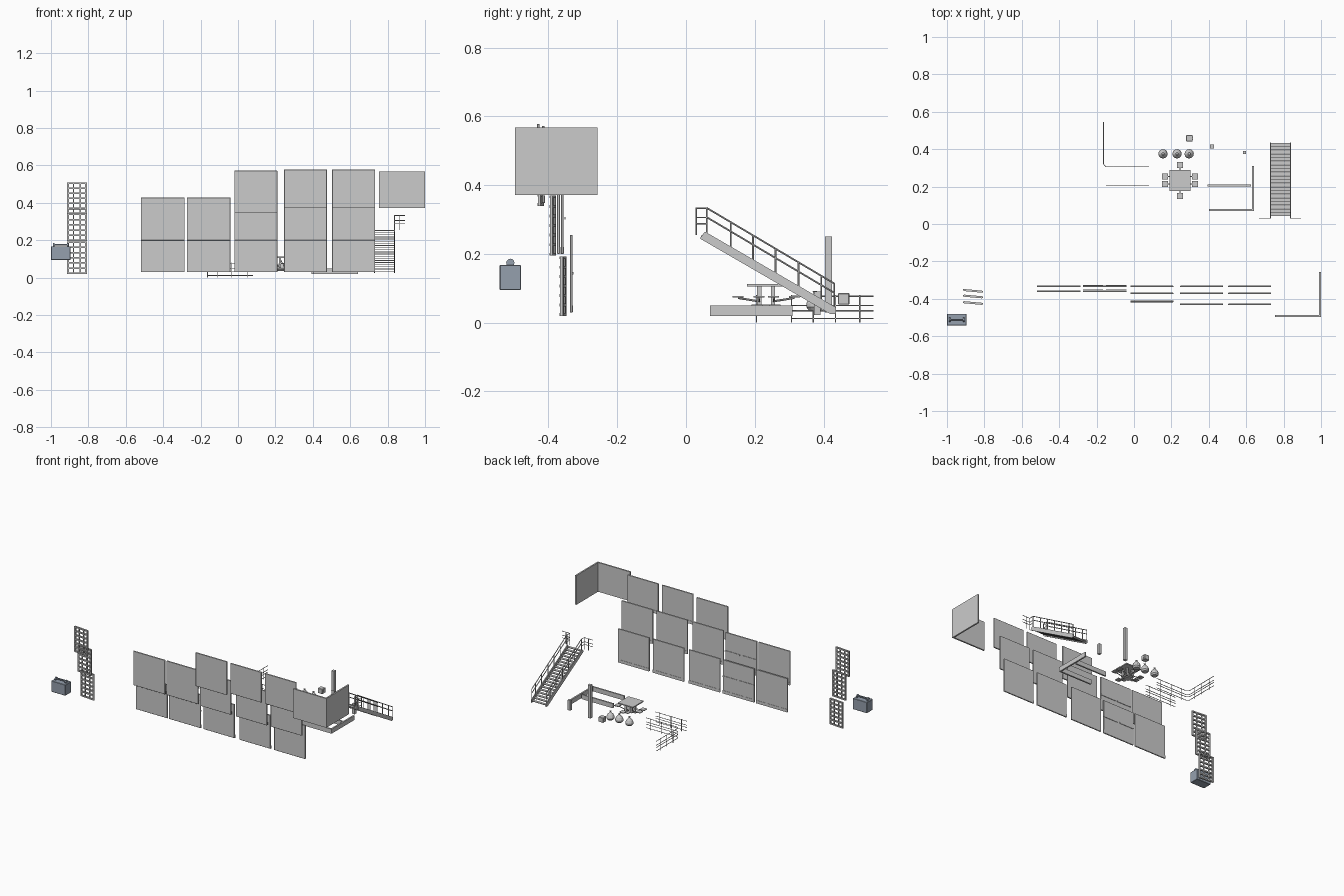
import bpy, bmesh, math
from mathutils import Vector, Matrix

if "Cube" in bpy.data.objects:
    bpy.data.objects.remove(bpy.data.objects["Cube"])


def finish(bm, name, mat=None):
    me = bpy.data.meshes.new(name)
    bm.to_mesh(me)
    bm.free()
    ob = bpy.data.objects.new(name, me)
    bpy.context.collection.objects.link(ob)
    if mat:
        me.materials.append(mat)
    return ob


def add_box(bm, x0, x1, y0, y1, z0, z1):
    m = Matrix.Translation(((x0 + x1) / 2, (y0 + y1) / 2, (z0 + z1) / 2))
    m = m @ Matrix.Diagonal((x1 - x0, y1 - y0, z1 - z0, 1))
    bmesh.ops.create_cube(bm, size=1, matrix=m)


def box(name, *b, mat=None, bevel=0):
    bm = bmesh.new()
    add_box(bm, *b)
    if bevel:
        bmesh.ops.bevel(bm, geom=bm.edges[:], offset=bevel, segments=1, affect='EDGES')
    return finish(bm, name, mat)


def add_bar(bm, a, b, r=0.002, sides=6):
    a, b = Vector(a), Vector(b)
    d = b - a
    m = Matrix.Translation((a + b) / 2) @ d.to_track_quat('Z', 'Y').to_matrix().to_4x4()
    bmesh.ops.create_cone(bm, cap_ends=True, segments=sides, radius1=r, radius2=r,
                          depth=d.length, matrix=m)


# Wall panels: column (x0, x1) and rows (y, z0, z1)
low, mid = (-0.334, 0.03, 0.255), (-0.36, 0.2, 0.428)
mid2 = (-0.371, 0.2, 0.428)
columns = [
    (-0.519, -0.285, [low, mid]),
    (-0.273, -0.04, [low, mid]),
    (-0.02, 0.21, [low, mid2, (-0.415, 0.348, 0.572)]),
    (0.246, 0.476, [low, mid2, (-0.43, 0.375, 0.578)]),
    (0.503, 0.733, [low, mid2, (-0.43, 0.375, 0.578)]),
]
for x0, x1, rows in columns:
    for y, z0, z1 in rows:
        box("wall_panel", x0, x1, y - 0.004, y + 0.004, z0, z1, bevel=0.0015)
        box("panel_skirting", x0, x1, y + 0.004, y + 0.0055, z0, z0 + 0.02)

# Panel with mid trim on its back
for z in (0.14, 0.3):
    box("panel_trim", -0.273, -0.165, -0.354 if z > 0.2 else -0.33,
        -0.351 if z > 0.2 else -0.327, z, z + 0.008)
    box("panel_trim", -0.15, -0.04, -0.354 if z > 0.2 else -0.33,
        -0.351 if z > 0.2 else -0.327, z, z + 0.008)

# Corner wall
box("corner_wall_front", 0.754, 1.0, -0.497, -0.487, 0.372, 0.567)
box("corner_wall_side", 0.99, 1.0, -0.487, -0.257, 0.372, 0.567)

# Lattice frames, each turned slightly
for y, z0, z1 in ((-0.357, 0.02, 0.193), (-0.387, 0.195, 0.37), (-0.422, 0.34, 0.51)):
    bm = bmesh.new()
    for x in (-0.048, -0.018, 0.018, 0.048):
        w = 0.005 if abs(x) > 0.03 else 0.003
        add_box(bm, x - w, x + w, -0.004, 0.004, z0, z1)
    for i in range(7):
        z = z0 + 0.004 + (z1 - z0 - 0.008) * i / 6
        add_box(bm, -0.048, 0.048, -0.006, 0.005, z - 0.004, z + 0.004)
    ob = finish(bm, "lattice_frame")
    ob.location = (-0.861, y, 0)
    ob.rotation_euler.z = -0.09

# Blue-grey box with carry handle
blue = bpy.data.materials.new("blue_grey")
blue.diffuse_color = (0.3, 0.35, 0.42, 1)
blue.use_nodes = True
blue.node_tree.nodes["Principled BSDF"].inputs["Base Color"].default_value = blue.diffuse_color
box("carry_box", -1.0, -0.895, -0.542, -0.48, 0.095, 0.168, mat=blue, bevel=0.002)
bm = bmesh.new()
add_bar(bm, (-0.988, -0.511, 0.176), (-0.907, -0.511, 0.176), 0.004, 8)
for x in (-0.985, -0.91):
    add_bar(bm, (x - 0.004, -0.511, 0.174), (x + 0.004, -0.511, 0.174), 0.012, 12)
finish(bm, "box_handle", blue)

# Staircase: stringers and treads
bm = bmesh.new()
for x in (0.73, 0.837):
    f = [bm.verts.new((x - 0.003, y, z)) for y, z in
         ((0.04, 0.245), (0.055, 0.265), (0.437, 0.044), (0.437, 0.025), (0.42, 0.025))]
    face = bm.faces.new(f)
    g = bmesh.ops.extrude_face_region(bm, geom=[face])
    bmesh.ops.translate(bm, vec=(0.006, 0, 0), verts=[v for v in g['geom'] if isinstance(v, bmesh.types.BMVert)])
bmesh.ops.recalc_face_normals(bm, faces=bm.faces[:])
finish(bm, "stair_stringers")
bm = bmesh.new()
for i in range(20):
    t = i / 19
    y, z = 0.052 + 0.372 * t, 0.252 - 0.217 * t
    add_box(bm, 0.732, 0.835, y - 0.009, y + 0.009, z - 0.002, z + 0.002)
finish(bm, "stair_treads")

# Stair handrails with landing returns
bm = bmesh.new()
for x, out in ((0.73, 0.667), (0.837, 0.893)):
    for dz in (0, 0.027, 0.045):
        if dz < 0.04:
            add_bar(bm, (x, 0.06, 0.334 - dz), (x, 0.433, 0.113 - dz), 0.0025)
        add_bar(bm, (x, 0.03, 0.333 - dz), (x, 0.06, 0.333 - dz))
        add_bar(bm, (x, 0.03, 0.333 - dz), (out, 0.03, 0.333 - dz))
    for y in (0.06, 0.13, 0.195, 0.26, 0.327, 0.393, 0.431):
        z = 0.334 - (y - 0.06) * 0.592
        add_bar(bm, (x, y, z - 0.08), (x, y, z), 0.0025)
    for px in (x, (x + out) / 2):
        add_bar(bm, (px, 0.03, 0.255), (px, 0.03, 0.335))
finish(bm, "stair_handrail")

# Free-standing railings: one with a corner, one straight
bm = bmesh.new()
for z in (0.012, 0.035, 0.05, 0.077):
    path = [(0.08, 0.307, z), (-0.15, 0.307, z), (-0.163, 0.32, z), (-0.163, 0.545, z)]
    for a, b in zip(path, path[1:]):
        add_bar(bm, a, b)
    add_bar(bm, (-0.15, 0.205, z), (0.08, 0.205, z))
posts = [(x, y) for x in (-0.11, -0.033, 0.05) for y in (0.307, 0.205)]
for x, y in posts + [(-0.163, y) for y in (0.37, 0.435, 0.505)]:
    add_bar(bm, (x, y, 0), (x, y, 0.08))
finish(bm, "railing")

# Low curb beams
box("curb_corner_long", 0.4, 0.642, 0.07, 0.08, 0.02, 0.05)
box("curb_corner_side", 0.632, 0.642, 0.08, 0.31, 0.02, 0.05)
box("curb_straight", 0.393, 0.625, 0.2, 0.21, 0.02, 0.05)

# Posts
box("tall_post", 0.407, 0.427, 0.405, 0.425, 0.03, 0.25)
box("short_post", 0.582, 0.6, 0.373, 0.391, 0.022, 0.09)

# Picnic table with seats on arms
cx, cy = 0.245, 0.233
box("table_top", cx - 0.056, cx + 0.056, cy - 0.056, cy + 0.056, 0.105, 0.112)
bm = bmesh.new()
for sx in (-0.02, 0.02):
    for sy in (-0.02, 0.02):
        add_box(bm, cx + sx - 0.006, cx + sx + 0.006, cy + sy - 0.006, cy + sy + 0.006, 0.052, 0.106)
add_box(bm, cx - 0.042, cx + 0.042, cy - 0.01, cy + 0.01, 0.048, 0.053)
add_box(bm, cx - 0.01, cx + 0.01, cy - 0.042, cy + 0.042, 0.048, 0.053)
seats = [(s * 0.08, d) for s in (-1, 1) for d in (-0.02, 0.022)] + [(0, 0.082), (0, -0.082)]
for dx, dy in seats:
    root = (cx + dx * 0.25, cy + dy * (1 if dx else 0.25), 0.062)
    add_bar(bm, root, (cx + dx, cy + dy, 0.072), 0.003)
finish(bm, "table_frame")
for dx, dy in seats:
    r = 0.016
    box("seat", cx + dx - r, cx + dx + r, cy + dy - r, cy + dy + r, 0.073, 0.078)

# Tied sacks, lathed profile
prof = [(0, 0.035), (0.018, 0.036), (0.025, 0.045), (0.025, 0.056), (0.019, 0.069),
        (0.009, 0.08), (0.004, 0.086), (0.007, 0.092), (0, 0.092)]
for x in (0.155, 0.23, 0.295):
    bm = bmesh.new()
    vs = [bm.verts.new((r, 0, z)) for r, z in prof]
    es = [bm.edges.new(p) for p in zip(vs, vs[1:])]
    bmesh.ops.spin(bm, geom=vs + es, cent=(0, 0, 0), axis=(0, 0, 1),
                   angle=math.tau, steps=12)
    bmesh.ops.remove_doubles(bm, verts=bm.verts[:], dist=1e-5)
    bmesh.ops.recalc_face_normals(bm, faces=bm.faces[:])
    ob = finish(bm, "sack")
    ob.location = (x, 0.375, 0)

# Small crate
box("crate", 0.279, 0.314, 0.442, 0.475, 0.053, 0.086, bevel=0.002)
bm = bmesh.new()
add_bar(bm, (0.277, 0.458, 0.07), (0.316, 0.458, 0.07), 0.01, 12)
finish(bm, "crate_disc")
